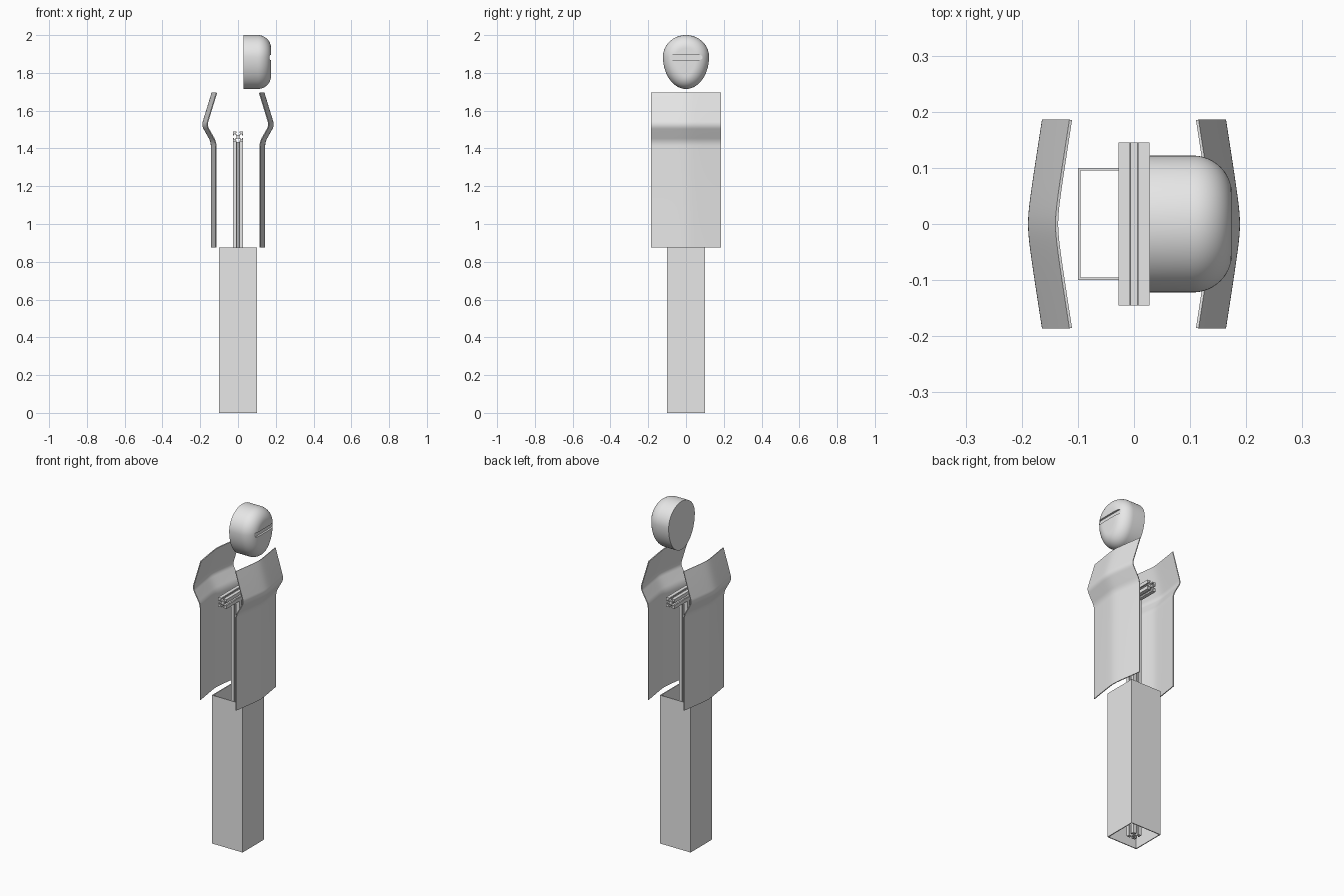
import bpy, bmesh, math
from mathutils import Matrix, Vector

if "Cube" in bpy.data.objects:
    bpy.data.objects.remove(bpy.data.objects["Cube"], do_unlink=True)

grey = bpy.data.materials.new("light_grey")
grey.use_nodes = True
grey.diffuse_color = (0.8, 0.8, 0.8, 1)
grey.node_tree.nodes["Principled BSDF"].inputs["Base Color"].default_value = (0.8, 0.8, 0.8, 1)


def finish(name, bm, smooth=None):
    """Turn a bmesh into a named grey object."""
    bmesh.ops.recalc_face_normals(bm, faces=bm.faces)
    mesh = bpy.data.meshes.new(name)
    bm.to_mesh(mesh)
    bm.free()
    obj = bpy.data.objects.new(name, mesh)
    bpy.context.collection.objects.link(obj)
    mesh.materials.append(grey)
    if smooth:
        shade(obj, smooth)
    return obj


def shade(obj, degrees):
    bpy.ops.object.select_all(action="DESELECT")
    obj.select_set(True)
    bpy.context.view_layer.objects.active = obj
    bpy.ops.object.shade_smooth_by_angle(angle=math.radians(degrees))


def apply(obj, kind, **settings):
    mod = obj.modifiers.new(kind.title(), kind)
    for key, value in settings.items():
        setattr(mod, key, value)
    bpy.context.view_layer.objects.active = obj
    bpy.ops.object.modifier_apply(modifier=mod.name)


def loft(rings, caps=(True, True), closed=True):
    """Skin a list of equal point rings."""
    bm = bmesh.new()
    rows = [[bm.verts.new(p) for p in ring] for ring in rings]
    n = len(rows[0])
    for a, b in zip(rows, rows[1:]):
        for i in range(n if closed else n - 1):
            j = (i + 1) % n
            bm.faces.new((a[i], a[j], b[j], b[i]))
    if caps[0]:
        bm.faces.new(rows[0])
    if caps[1]:
        bm.faces.new(rows[-1])
    return bm


# Hollow square leg, open at both ends
TUBE_TOP = 0.875


def square(half, z):
    return [(half * sx, half * sy, z) for sx, sy in ((-1, -1), (1, -1), (1, 1), (-1, 1))]


outer, inner = 0.1, 0.095
finish("leg_tube", loft([square(outer, 0), square(outer, TUBE_TOP), square(inner, TUBE_TOP),
                         square(inner, 0), square(outer, 0)], (False, False)))

# Slotted frame rails: one side of the section, turned four times
H, LIP, SLOT, CAVITY, CORE = 0.0275, 0.02, 0.007, 0.0145, 0.009
side = [(H, -H), (H, -SLOT), (LIP, -SLOT), (LIP, -CAVITY), (CORE, -0.006),
        (CORE, 0.006), (LIP, CAVITY), (LIP, SLOT), (H, SLOT)]
section = []
for turn in range(4):
    rot = Matrix.Rotation(turn * math.pi / 2, 2)
    section += [rot @ Vector(p) for p in side]

BEAM_Z, BEAM_HALF = 1.4625, 0.145
finish("upright_post", loft([[(p.x, p.y, z) for p in section] for z in (0, BEAM_Z - H)]))
finish("shoulder_beam", loft([[(p.x, y, BEAM_Z + p.y) for p in section]
                              for y in (-BEAM_HALF, BEAM_HALF)]))


# Body panels: bent profile with rounded folds, bowed across the width
def rounded(points, radius, steps=6):
    pts = [Vector(p) for p in points]
    out = [pts[0]]
    for a, b, c in zip(pts, pts[1:], pts[2:]):
        p = b + (a - b).normalized() * radius
        q = b + (c - b).normalized() * radius
        for k in range(steps + 1):
            t = k / steps
            out.append(p * (1 - t) ** 2 + b * 2 * t * (1 - t) + q * t * t)
    return out + [pts[-1]]


profile = rounded([(0.144, TUBE_TOP), (0.144, 1.435), (0.193, 1.522), (0.14, 1.695)], 0.022)
HALF_WIDTH, BOW_R, COLUMNS = 0.186, 0.03, 24


def bow(y):
    return 0.157 * (math.hypot(y, BOW_R) - BOW_R)


ys = [HALF_WIDTH * (2 * i / COLUMNS - 1) for i in range(COLUMNS + 1)]
for name, sign in (("front_body_panel", 1), ("rear_body_panel", -1)):
    bm = loft([[(sign * (p.x - bow(y)), y, p.y) for y in ys] for p in profile],
              (False, False), closed=False)
    panel = finish(name, bm)
    # Thicken towards the body
    outward = panel.data.polygons[0].normal.x * sign > 0
    apply(panel, "SOLIDIFY", thickness=0.005, offset=-1 if outward else 1)
    shade(panel, 30)

# Egg-shaped head with a flat back and a rounded face
BACK, FACE, ROUND = 0.028, 0.175, 0.07
CENTRE_Z, HALF_W, UP, DOWN = 1.885, 0.122, 0.115, 0.17


def egg(x, inset):
    ring = []
    for i in range(64):
        a = 2 * math.pi * i / 64
        c, s = math.cos(a), math.sin(a)
        height = UP if s > 0 else DOWN
        normal = Vector((c / HALF_W, s / height)).normalized()
        ring.append((x, HALF_W * c - inset * normal.x,
                     CENTRE_Z + height * s - inset * normal.y))
    return ring


rings = [egg(BACK, 0)]
for k in range(13):
    a = k / 12 * math.pi / 2
    rings.append(egg(FACE - ROUND + ROUND * math.sin(a), ROUND * (1 - math.cos(a))))
head = finish("head", loft(rings))

# Eye slot: a long round-ended cutter
slot = []
for end in (1, -1):
    for k in range(9):
        a = -math.pi / 2 + math.pi * k / 8
        slot.append((end * (0.074 + 0.013 * math.cos(a)), 1.882 + end * 0.013 * math.sin(a)))
cutter = finish("eye_slot_cutter", loft([[(x, y, z) for y, z in slot] for x in (0.164, 0.22)]))
apply(head, "BOOLEAN", operation="DIFFERENCE", object=cutter, solver="EXACT")
bpy.data.objects.remove(cutter, do_unlink=True)
shade(head, 30)
